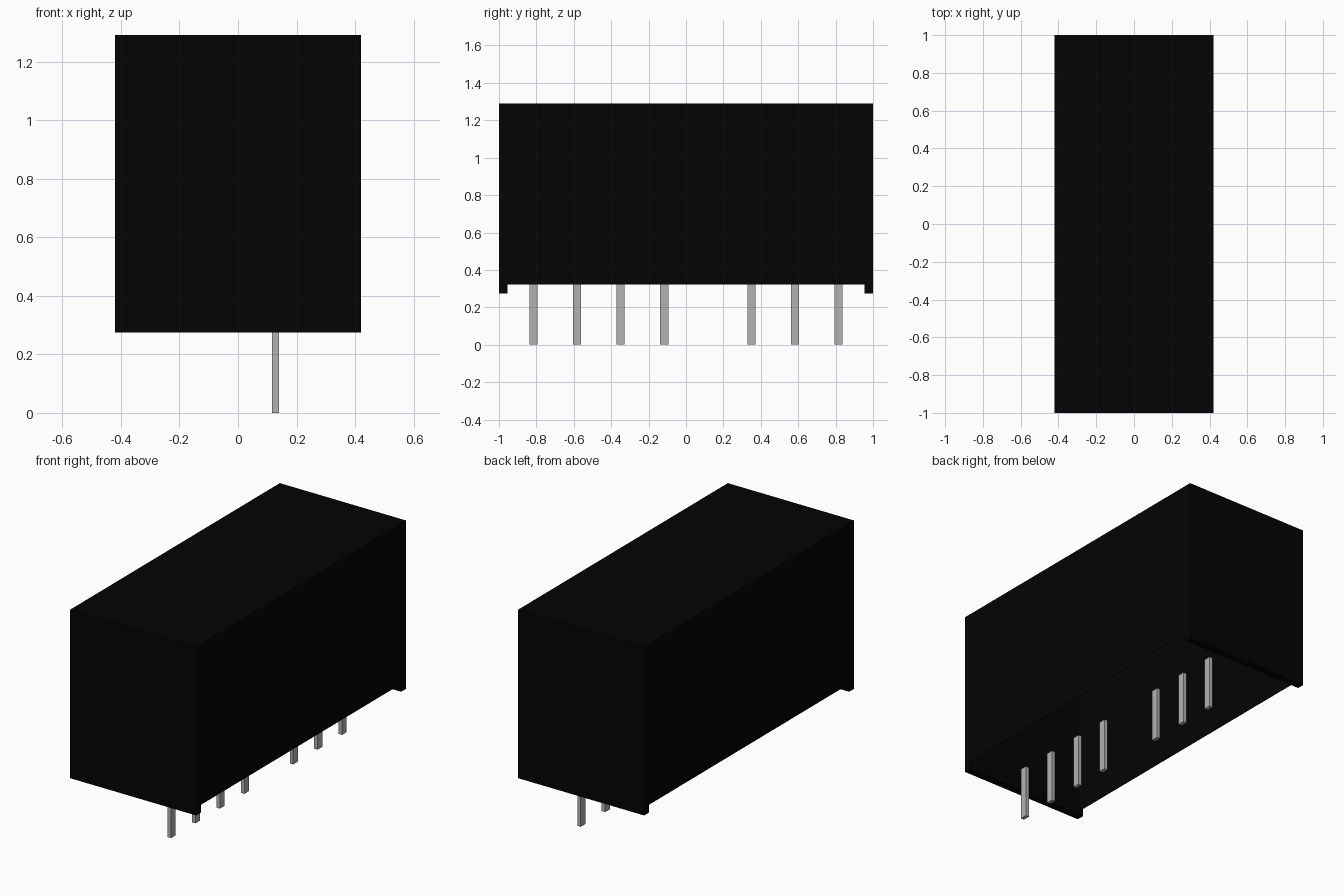
import bpy
import bmesh
from mathutils import Matrix, Vector

default = bpy.data.objects.get("Cube")
if default:
    bpy.data.objects.remove(default, do_unlink=True)


def material(name, rgb):
    mat = bpy.data.materials.new(name)
    mat.use_nodes = True
    mat.diffuse_color = (*rgb, 1)
    shader = mat.node_tree.nodes["Principled BSDF"]
    shader.inputs["Base Color"].default_value = (*rgb, 1)
    shader.inputs["Roughness"].default_value = 0.6
    return mat


def box(name, low, high, mat, open_below=False):
    """Box between two opposite corners, optionally without its bottom."""
    low, high = Vector(low), Vector(high)
    bm = bmesh.new()
    bmesh.ops.create_cube(bm, size=1, matrix=Matrix.LocRotScale(
        (low + high) / 2, None, high - low))
    if open_below:
        bm.normal_update()
        bottom = [f for f in bm.faces if f.normal.z < -0.5]
        bmesh.ops.delete(bm, geom=bottom, context="FACES_ONLY")
    mesh = bpy.data.meshes.new(name)
    bm.to_mesh(mesh)
    bm.free()
    mesh.materials.append(mat)
    obj = bpy.data.objects.new(name, mesh)
    bpy.context.collection.objects.link(obj)
    return obj


black = material("black_plastic", (0.001, 0.001, 0.001))
metal = material("grey_metal", (0.45, 0.45, 0.45))

# Case: a thin hollow shell, open below
X, Y = 0.421, 1.0
FOOT, BASE, TOP, FOOT_DEPTH = 0.274, 0.321, 1.291, 0.045
case = box("case", (-X, -Y, BASE), (X, Y, TOP), black, open_below=True)
shell = case.modifiers.new("thin_wall", "SOLIDIFY")
shell.thickness = 0.004
shell.offset = -1

# Standoff bars under both ends
box("front_foot", (-X, -Y, FOOT), (X, FOOT_DEPTH - Y, BASE), black)
box("back_foot", (-X, Y - FOOT_DEPTH, FOOT), (X, Y, BASE), black)

# Row of pins, with one position left empty
PITCH, PIN_X, HALF_X, HALF_Y = 0.233, 0.128, 0.0115, 0.022
for slot in range(8):
    if slot == 4:
        continue
    y = (slot - 3.5) * PITCH
    box(f"pin_{slot + 1}", (PIN_X - HALF_X, y - HALF_Y, 0),
        (PIN_X + HALF_X, y + HALF_Y, BASE + 0.003), metal)
